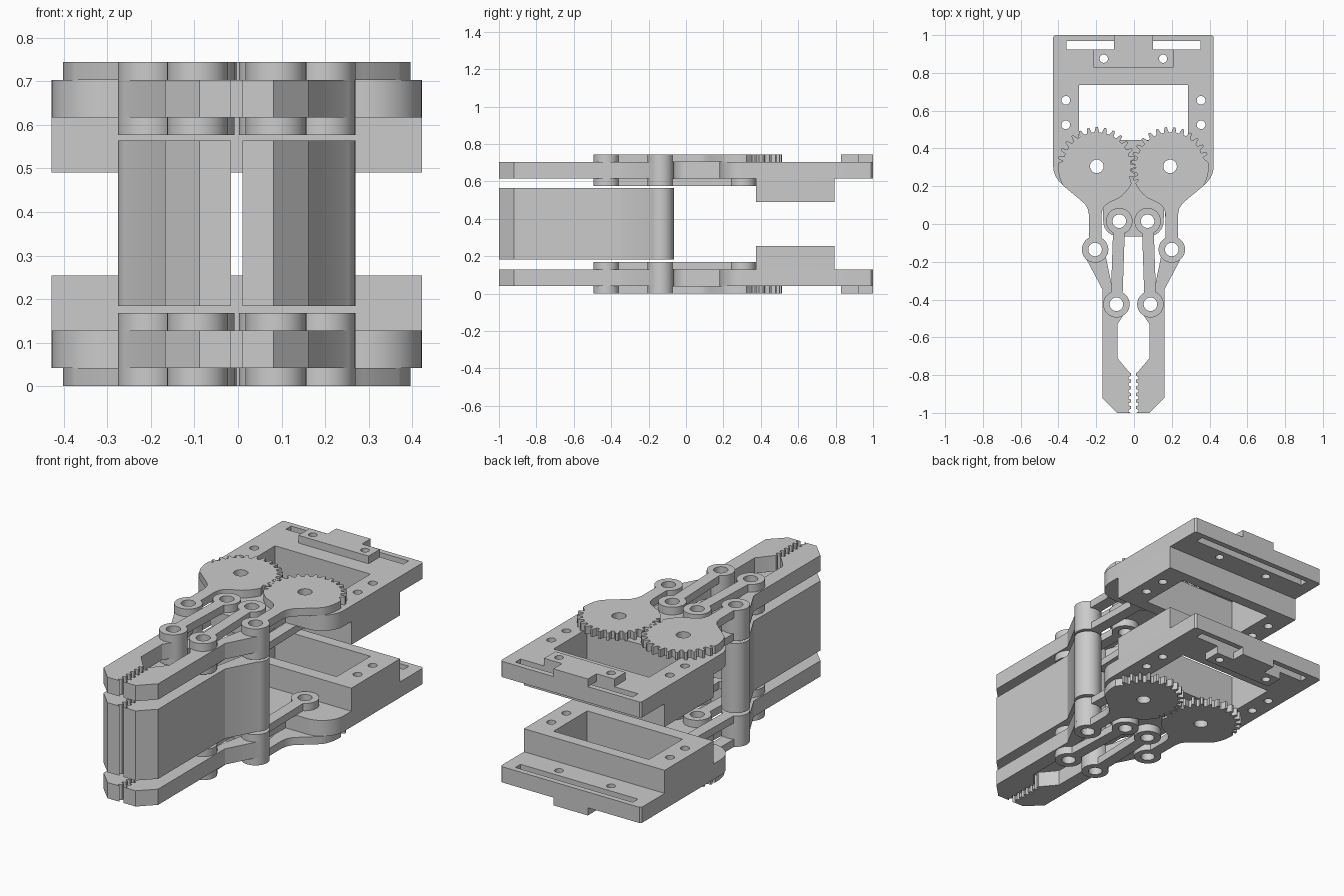
import bpy
import bmesh
from math import sin, cos, pi, radians, hypot, atan2, asin

cube = bpy.data.objects.get("Cube")
if cube:
    bpy.data.objects.remove(cube, do_unlink=True)

grey = bpy.data.materials.new("plain_grey")
grey.use_nodes = True
colour = (0.6, 0.6, 0.6, 1)
grey.diffuse_color = colour
grey.node_tree.nodes["Principled BSDF"].inputs["Base Color"].default_value = colour

SHIFT = -0.003          # sideways offset of the centre line
HEIGHT = 0.745
AXLE = (0.194, 0.305)   # gear axle
HINGE = (0.203, -0.135) # arm to finger
PIVOT = (0.075, 0.015)  # frame to inner link
KNUCKLE = (0.09, -0.425)  # inner link to finger
BOSS, BORE = 0.07, 0.036


def arc(c, r, a0, a1, n=20):
    return [(c[0] + r * cos(radians(a0 + (a1 - a0) * i / n)),
             c[1] + r * sin(radians(a0 + (a1 - a0) * i / n))) for i in range(n + 1)]


def hole(c, r=BORE):
    return arc(c, r, 0, 360, 24)[:-1]


def rect(x0, y0, x1, y1):
    return [(x0, y0), (x1, y0), (x1, y1), (x0, y1)]


def flip(points):
    return [(-x, y) for x, y in reversed(points)]


def both(holes):
    return holes + [flip(h) for h in holes]


def plate(name, outline, holes, z0, z1, side=1, level="upper"):
    """Extrude a flat outline with holes; side mirrors x, level mirrors z."""
    if level == "lower":
        z0, z1 = HEIGHT - z1, HEIGHT - z0
    curve = bpy.data.curves.new(name, "CURVE")
    curve.dimensions = "2D"
    curve.fill_mode = "BOTH"
    curve.extrude = (z1 - z0) / 2
    for loop in [outline] + holes:
        spline = curve.splines.new("POLY")
        spline.points.add(len(loop) - 1)
        for p, (x, y) in zip(spline.points, loop):
            p.co = (x * side, y, 0, 1)
        spline.use_cyclic_u = True
    temp = bpy.data.objects.new(name + "_profile", curve)
    bpy.context.collection.objects.link(temp)
    bpy.context.view_layer.update()
    graph = bpy.context.evaluated_depsgraph_get()
    mesh = bpy.data.meshes.new_from_object(temp.evaluated_get(graph))
    bpy.data.objects.remove(temp, do_unlink=True)
    bm = bmesh.new()
    bm.from_mesh(mesh)
    bmesh.ops.remove_doubles(bm, verts=bm.verts, dist=0.0002)
    bmesh.ops.recalc_face_normals(bm, faces=bm.faces)
    bm.to_mesh(mesh)
    bm.free()
    mesh.name = name
    mesh.materials.clear()
    mesh.materials.append(grey)
    ob = bpy.data.objects.new(name, mesh)
    ob.location = (SHIFT, 0, (z0 + z1) / 2)
    bpy.context.collection.objects.link(ob)
    bpy.ops.object.select_all(action="DESELECT")
    ob.select_set(True)
    bpy.context.view_layer.objects.active = ob
    bpy.ops.object.shade_smooth_by_angle(angle=radians(25))
    return ob


def link_outline(p, q, width=0.062):
    """Bar with a round boss at each end."""
    a = atan2(q[1] - p[1], q[0] - p[0]) * 180 / pi
    t = asin(width / 2 / BOSS) * 180 / pi
    return arc(p, BOSS, a + t, a + 360 - t, 32) + arc(q, BOSS, a + 180 + t, a + 540 - t, 32)


def gear_outline(side):
    """Half-toothed gear flowing into an arm that ends at the hinge."""
    teeth, outer, root = 28, 0.208, 0.18
    step = 360 / teeth
    phase = 180 + (step / 2 if side > 0 else 0)
    pts = []
    for k in range(-13, 2):
        a = phase + k * step
        for da, r in ((-0.32, root), (-0.13, outer), (0.13, outer), (0.32, root)):
            pts.append((AXLE[0] + r * cos(radians(a + da * step)),
                        AXLE[1] + r * sin(radians(a + da * step))))
    pts += arc(AXLE, 0.205, 206, 235, 6)
    pts += [(0.12, 0.117), (0.148, 0.1), (0.163, 0.08), (0.17, 0.05)]
    pts += arc(HINGE, BOSS, 118, 422, 32)
    pts += [(0.236, 0.05), (0.242, 0.08), (0.258, 0.107), (0.29, 0.135)]
    return pts + arc(AXLE, 0.205, -30, 5, 8)


def finger_outline():
    """Hinge boss, slanted neck, knuckle, then a serrated jaw tip."""
    pts = arc(HINGE, BOSS, -50, 215, 28)
    pts += [(0.118, -0.31)] + arc(KNUCKLE, BOSS, 80, 240, 18)
    pts += [(0.085, -0.53), (0.085, -0.71), (0.022, -0.785)]
    pitch = 0.035
    for i in range(6):
        y = -0.79 - i * pitch
        pts += [(0.013, y), (0.013, y - pitch * 0.4),
                (0.027, y - pitch * 0.55), (0.027, y - pitch * 0.85)]
    return pts + [(0.013, -1), (0.085, -1), (0.165, -0.92), (0.165, -0.345)]


# Frame outline and openings
half = arc((0.08, 0.015), 0.08, -90, 0, 10) + [(0.165, 0.18)]
half += arc((0.295, 0.31), 0.13, -90, 0, 14) + [(0.425, 0.99), (0.415, 1)]
frame = half + flip(half)
pocket = rect(-0.288, 0.445, 0.288, 0.735)
screws = both([hole((0.358, y), 0.023) for y in (0.525, 0.655)])
tab_holes = both([hole((0.157, 0.875), 0.022)])
slot = rect(-0.355, 0.925, 0.355, 0.97)
block = rect(-0.425, 0.375, 0.425, 0.795)
tab = [(-0.212, 0.828), (0.212, 0.828), (0.212, 0.925), (0.104, 0.925),
       (0.104, 1), (-0.104, 1), (-0.104, 0.925), (-0.212, 0.925)]
finger_holes = [hole(HINGE), hole(KNUCKLE)]
link_holes = [hole(PIVOT), hole(KNUCKLE)]

# Two mirrored gripper units
TOP, MID, LOW = (0.703, 0.745), (0.617, 0.703), (0.577, 0.617)
for level in ("upper", "lower"):
    axles = both([hole(AXLE), hole(PIVOT)])
    plate(level + "_frame", frame, [pocket, slot] + screws + tab_holes + axles, *MID, level=level)
    plate(level + "_motor_block", block, [pocket] + screws, 0.491, 0.617, level=level)
    plate(level + "_rear_tab", tab, tab_holes, *TOP, level=level)
    for side, word in ((1, "left"), (-1, "right")):
        tag = level + "_" + word + "_"
        plate(tag + "gear_arm", gear_outline(side), [hole(AXLE), hole(HINGE)], *TOP, side, level)
        plate(tag + "finger", finger_outline(), finger_holes, *MID, side, level)
        plate(tag + "plain_arm", link_outline(AXLE, HINGE), [hole(AXLE), hole(HINGE)], *LOW, side, level)
        for layer, z in (("outer", TOP), ("inner", LOW)):
            plate(tag + layer + "_link", link_outline(PIVOT, KNUCKLE), link_holes, *z, side, level)

# Tall jaws joining the two units
for side, word in ((1, "left"), (-1, "right")):
    plate(word + "_tall_jaw", finger_outline(), finger_holes, 0.184, 0.564, side)
